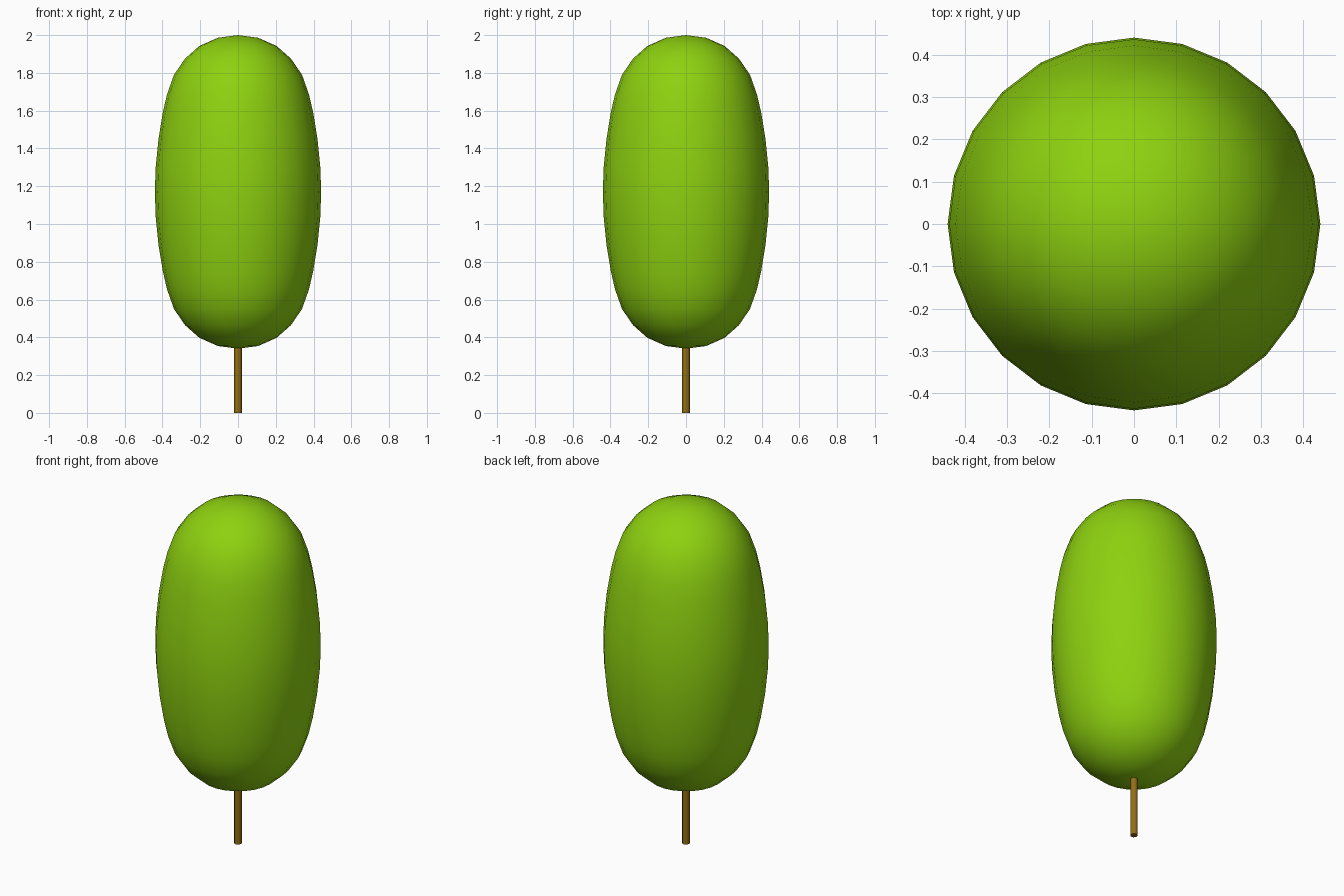
import bpy, math

if "Cube" in bpy.data.objects:
    bpy.data.objects.remove(bpy.data.objects["Cube"])


def material(name, rgb):
    m = bpy.data.materials.new(name)
    m.diffuse_color = (*rgb, 1)
    m.use_nodes = True
    m.node_tree.nodes["Principled BSDF"].inputs["Base Color"].default_value = m.diffuse_color
    return m


def lathe(name, profile, sides, mat, angle):
    """Revolve (radius, z) points around z; radius 0 makes a pole."""
    verts, rings, faces = [], [], []
    for r, z in profile:
        n = sides if r > 0 else 1
        rings.append([len(verts) + i for i in range(n)])
        verts += [(r * math.cos(math.tau * i / sides),
                   r * math.sin(math.tau * i / sides), z) for i in range(n)]
    for a, b in zip(rings, rings[1:]):
        for i in range(sides):
            j = (i + 1) % sides
            quad = (a[i % len(a)], a[j % len(a)], b[j % len(b)], b[i % len(b)])
            faces.append(tuple(dict.fromkeys(quad)))
    mesh = bpy.data.meshes.new(name)
    mesh.from_pydata(verts, [], faces)
    mesh.materials.append(mat)
    obj = bpy.data.objects.new(name, mesh)
    bpy.context.collection.objects.link(obj)
    bpy.ops.object.select_all(action='DESELECT')
    obj.select_set(True)
    bpy.context.view_layer.objects.active = obj
    bpy.ops.object.shade_smooth_by_angle(angle=math.radians(angle))
    return obj


# Crown: a barrel with rounded ends, mirrored about its middle height
MID = 1.17
upper = [(0.436, 0.13), (0.421, 0.28), (0.398, 0.42), (0.376, 0.515),
         (0.339, 0.62), (0.28, 0.706), (0.205, 0.772), (0.106, 0.816), (0, 0.83)]
profile = [(r, MID - h) for r, h in reversed(upper)] + [(0.44, MID)]
profile += [(r, MID + h) for r, h in upper]
lathe("crown", profile, 24, material("leaf_green", (0.27, 0.64, 0.005)), 40)

# Trunk: thin pole reaching just inside the crown
lathe("trunk", [(0, 0), (0.02, 0), (0.02, 0.36), (0, 0.36)], 12,
      material("bark_brown", (0.29, 0.155, 0.007)), 40)
